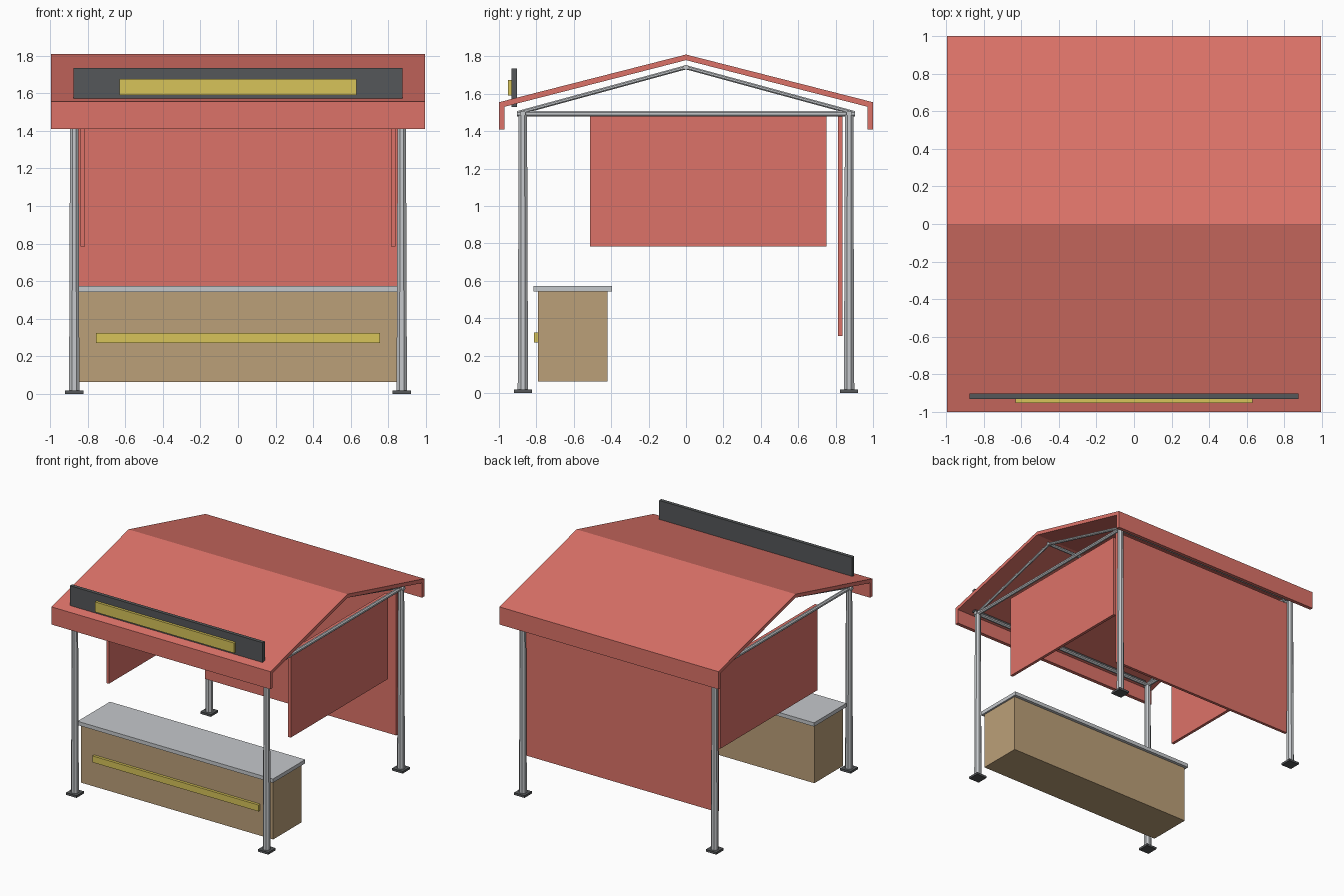
import bpy, bmesh
from math import pi
from mathutils import Vector, Matrix

if "Cube" in bpy.data.objects:
    bpy.data.objects.remove(bpy.data.objects["Cube"])


def material(name, rgb):
    m = bpy.data.materials.new(name)
    m.diffuse_color = (*rgb, 1)
    m.use_nodes = True
    m.node_tree.nodes["Principled BSDF"].inputs["Base Color"].default_value = m.diffuse_color
    return m


RED = material("red_fabric", (0.72, 0.17, 0.14))
WOOD = material("tan_panel", (0.50, 0.35, 0.19))
YELLOW = material("yellow_trim", (0.68, 0.55, 0.10))
DARK = material("dark_grey", (0.09, 0.095, 0.10))
METAL = material("light_metal", (0.56, 0.58, 0.60))


def finish(name, bm, mat):
    bmesh.ops.recalc_face_normals(bm, faces=bm.faces)
    me = bpy.data.meshes.new(name)
    bm.to_mesh(me)
    bm.free()
    me.materials.append(mat)
    ob = bpy.data.objects.new(name, me)
    bpy.context.collection.objects.link(ob)
    return ob


def box(name, x, y, z, mat):
    """Box from (min, max) ranges on each axis."""
    bm = bmesh.new()
    size = [r[1] - r[0] for r in (x, y, z)]
    mid = [(r[0] + r[1]) / 2 for r in (x, y, z)]
    bmesh.ops.create_cube(bm, size=1, matrix=Matrix.Translation(mid) @ Matrix.Diagonal((*size, 1)))
    return finish(name, bm, mat)


def tube(name, a, b, r1, r2=None, mat=METAL):
    """Eight-sided rod between two points, optionally tapered."""
    a, b = Vector(a), Vector(b)
    d = b - a
    rot = d.to_track_quat('Z', 'Y').to_matrix().to_4x4()
    bm = bmesh.new()
    bmesh.ops.create_cone(bm, cap_ends=True, segments=8, radius1=r1, radius2=r2 or r1, depth=d.length,
                          matrix=Matrix.Translation((a + b) / 2) @ rot @ Matrix.Rotation(pi / 8, 4, 'Z'))
    return finish(name, bm, mat)


P = 0.872      # post offset from centre
BEAM = 1.494   # height of the eave frame

# Roof canopy with hanging front and back valances
outer = [(-1, 1.41), (-1, 1.555), (0, 1.81), (1, 1.555), (1, 1.41)]
inner = [(0.97, 1.41), (0.97, 1.531), (0, 1.78), (-0.97, 1.531), (-0.97, 1.41)]
bm = bmesh.new()
face = bm.faces.new([bm.verts.new((-0.995, y, z)) for y, z in outer + inner])
ext = bmesh.ops.extrude_face_region(bm, geom=[face], use_keep_orig=True)
bmesh.ops.translate(bm, vec=(1.99, 0, 0),
                    verts=[v for v in ext["geom"] if isinstance(v, bmesh.types.BMVert)])
finish("roof_canopy", bm, RED)

# Posts and foot plates
for sx, side in ((-1, "left"), (1, "right")):
    for sy, end in ((-1, "front"), (1, "back")):
        x, y = sx * P, sy * P
        tube(f"{end}_{side}_post", (x, y, 0.01), (x, y, BEAM), 0.030, 0.024)
        box(f"{end}_{side}_foot", (x - 0.048, x + 0.048), (y - 0.048, y + 0.048), (0, 0.018), DARK)

# Eave frame, gable rafters and ridge bar
for s, side, end in ((-1, "left", "front"), (1, "right", "back")):
    tube(f"{side}_beam", (s * P, -0.903, BEAM), (s * P, 0.903, BEAM), 0.016)
    tube(f"{end}_beam", (-0.9, s * P, BEAM), (0.9, s * P, BEAM), 0.016)
    for t, slope in ((-1, "front"), (1, "back")):
        tube(f"{side}_{slope}_rafter", (s * P, t * 0.9, 1.497), (s * P, 0, 1.742), 0.012)
tube("ridge_bar", (-0.885, 0, 1.742), (0.885, 0, 1.742), 0.014)

# Hanging fabric walls
box("back_wall", (-0.87, 0.87), (0.812, 0.836), (0.305, 1.48), RED)
for s, side in ((-1, "left"), (1, "right")):
    box(f"{side}_wall", sorted((s * 0.815, s * 0.839)), (-0.512, 0.75), (0.785, 1.485), RED)

# Serving counter
box("counter_body", (-0.873, 0.873), (-0.79, -0.42), (0.063, 0.542), WOOD)
box("counter_top", (-0.888, 0.888), (-0.815, -0.395), (0.542, 0.573), METAL)
box("counter_stripe", (-0.755, 0.755), (-0.812, -0.785), (0.27, 0.323), YELLOW)

# Sign board on the front roof slope
box("sign_board", (-0.877, 0.877), (-0.932, -0.903), (1.53, 1.735), DARK)
box("sign_stripe", (-0.632, 0.632), (-0.953, -0.93), (1.592, 1.675), YELLOW)
